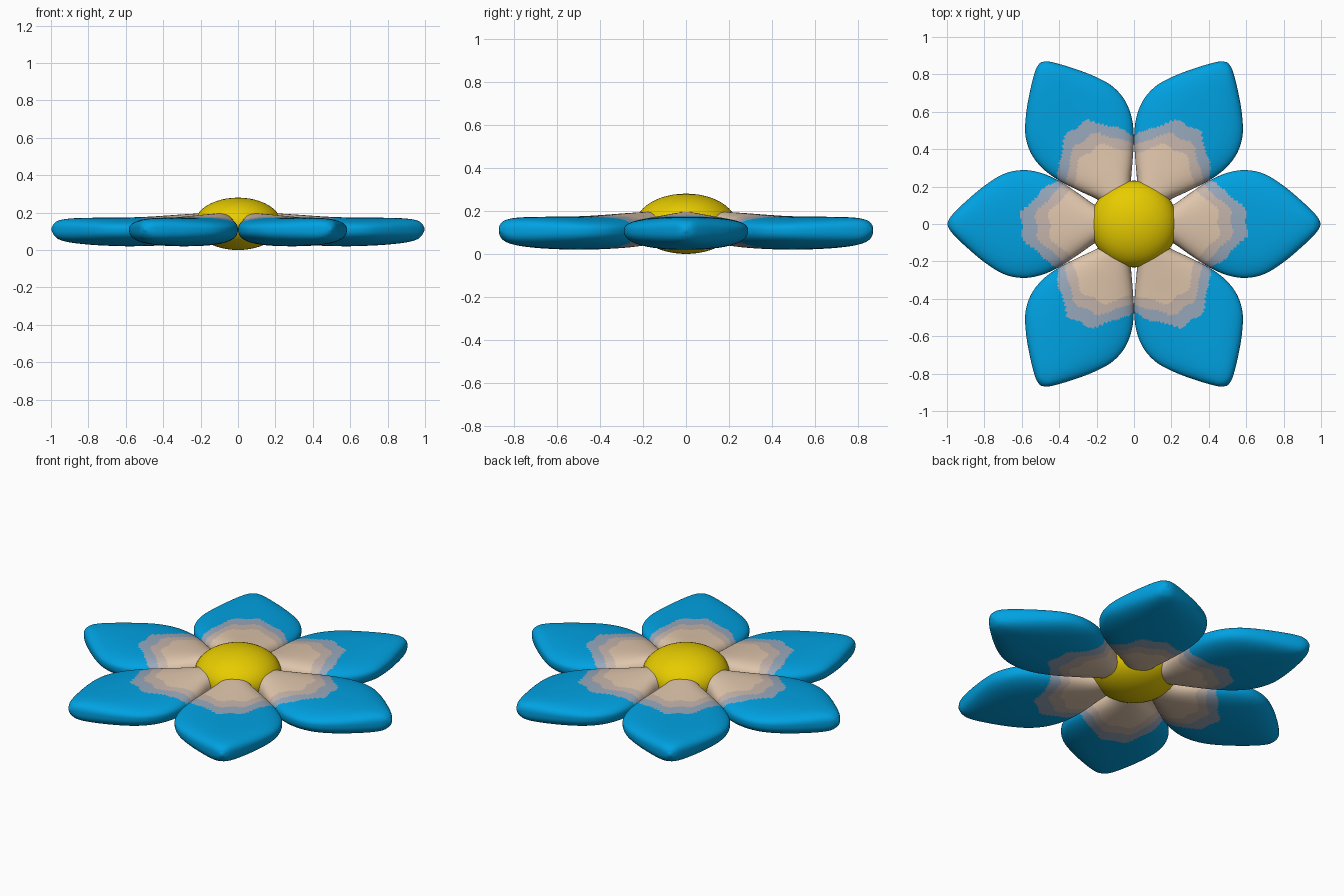
import bpy, bmesh, math
from mathutils import Matrix

if "Cube" in bpy.data.objects:
    bpy.data.objects.remove(bpy.data.objects["Cube"])


def material(name, rgb):
    m = bpy.data.materials.new(name)
    m.diffuse_color = (*rgb, 1)
    m.use_nodes = True
    m.node_tree.nodes["Principled BSDF"].inputs["Base Color"].default_value = m.diffuse_color
    return m


blue = material("petal blue", (0.0, 0.36, 0.76))
haze = material("petal grey blue", (0.31, 0.39, 0.50))
tan = material("petal grey tan", (0.56, 0.46, 0.41))
beige = material("petal beige", (0.74, 0.56, 0.41))
yellow = material("centre yellow", (0.80, 0.60, 0.0))

# Petal profile: distance from centre, half width, top z, bottom z
PROFILE = [
    (0.08, 0.050, 0.190, 0.070), (0.20, 0.098, 0.195, 0.045),
    (0.30, 0.165, 0.190, 0.032), (0.40, 0.230, 0.183, 0.025),
    (0.50, 0.274, 0.177, 0.021), (0.60, 0.288, 0.174, 0.020),
    (0.70, 0.266, 0.173, 0.023), (0.80, 0.204, 0.172, 0.029),
    (0.90, 0.120, 0.168, 0.041), (0.96, 0.062, 0.157, 0.058),
    (0.985, 0.032, 0.140, 0.080), (0.997, 0.006, 0.118, 0.105)]


def sample(x):
    """Smooth (cubic Hermite) lookup of the petal profile."""
    n = len(PROFILE)
    i = max(k for k in range(n - 1) if PROFILE[k][0] <= x + 1e-9)
    a, b = PROFILE[i], PROFILE[i + 1]
    p, q = PROFILE[max(i - 1, 0)], PROFILE[min(i + 2, n - 1)]
    h = b[0] - a[0]
    t = (x - a[0]) / h
    out = []
    for c in (1, 2, 3):
        ma = (b[c] - p[c]) / (b[0] - p[0]) * h
        mb = (q[c] - a[c]) / (q[0] - a[0]) * h
        out.append((2*t**3 - 3*t*t + 1) * a[c] + (t**3 - 2*t*t + t) * ma
                   + (3*t*t - 2*t**3) * b[c] + (t**3 - t*t) * mb)
    return out


def spow(v, e):
    return math.copysign(abs(v) ** e, v)


def petal_mesh(rings=130, sides=96):
    bm = bmesh.new()
    x0, x1 = PROFILE[0][0], PROFILE[-1][0]
    loops = []
    for i in range(rings + 1):
        x = x0 + (x1 - x0) * (1 - (1 - i / rings) ** 1.3)
        w, top, bot = sample(x)
        mid = 0.11
        loop = []
        for j in range(sides):
            a = 2 * math.pi * j / sides
            s = spow(math.sin(a), 0.8)
            z = mid + s * ((top - mid) if s > 0 else (mid - bot))
            loop.append(bm.verts.new((x, w * spow(math.cos(a), 0.85), z)))
        loops.append(loop)
    for a, b in zip(loops, loops[1:]):
        for j in range(sides):
            k = (j + 1) % sides
            bm.faces.new((a[j], a[k], b[k], b[j]))
    bm.faces.new(loops[0])
    bm.faces.new(loops[-1])
    bmesh.ops.recalc_face_normals(bm, faces=bm.faces)
    # Wavy colour bands around the flower's centre, tighter on the underside
    for f in bm.faces:
        c = f.calc_center_median()
        d = c.x + 3.8 * c.y ** 2 + 0.012 * math.sin(45 * c.y + 1)
        d += 0.06 * min(1, max(0, (0.12 - c.z) / 0.06))
        f.material_index = 3 if d < 0.46 else 2 if d < 0.53 else 1 if d < 0.61 else 0
        f.smooth = True
    me = bpy.data.meshes.new("petal")
    bm.to_mesh(me)
    bm.free()
    for m in (blue, haze, tan, beige):
        me.materials.append(m)
    return me


# Six petals around the centre
mesh = petal_mesh()
for i in range(6):
    ob = bpy.data.objects.new(f"petal_{i + 1}", mesh)
    ob.matrix_world = Matrix.Rotation(math.radians(60 * i), 4, 'Z')
    bpy.context.collection.objects.link(ob)

# Flattened round flower centre
bm = bmesh.new()
bmesh.ops.create_uvsphere(bm, u_segments=48, v_segments=24, radius=1)
bmesh.ops.scale(bm, vec=(0.232, 0.232, 0.14), verts=bm.verts)
bmesh.ops.translate(bm, vec=(0, 0, 0.14), verts=bm.verts)
for f in bm.faces:
    f.smooth = True
me = bpy.data.meshes.new("flower_centre")
bm.to_mesh(me)
bm.free()
me.materials.append(yellow)
bpy.context.collection.objects.link(bpy.data.objects.new("flower_centre", me))
